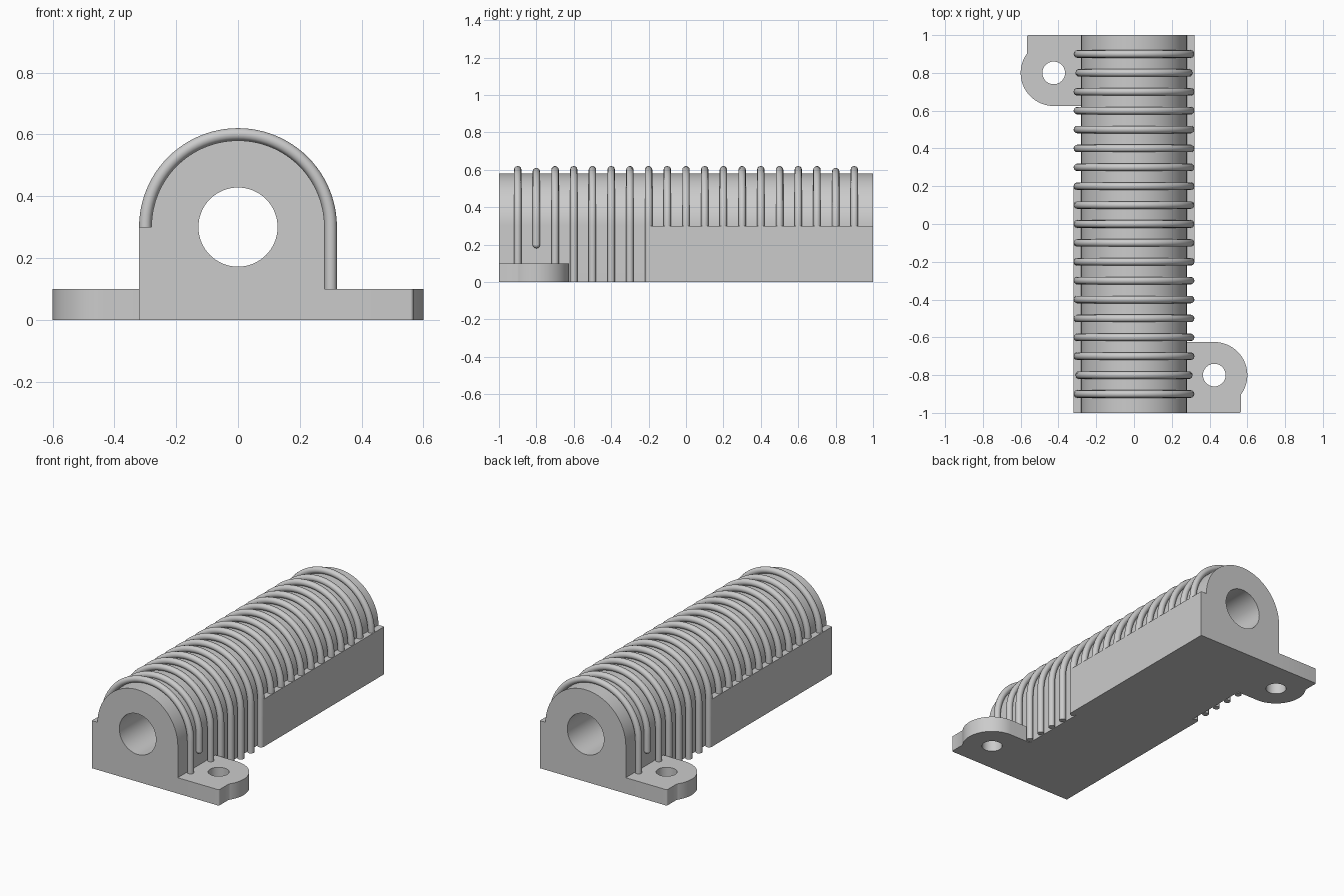
import bpy, bmesh
from math import sin, cos, pi, radians, atan2

cube = bpy.data.objects.get("Cube")
if cube:
    bpy.data.objects.remove(cube, do_unlink=True)

grey = bpy.data.materials.new("plain_grey")
grey.use_nodes = True
grey.diffuse_color = (0.6, 0.6, 0.6, 1)
grey.node_tree.nodes["Principled BSDF"].inputs["Base Color"].default_value = (0.6, 0.6, 0.6, 1)

AXIS_Z = 0.30      # height of the bore axis
BODY_R = 0.28      # arch radius and body half width
BLOCK_X = 0.32     # outer face of the side blocks
RIB_R = 0.02


def arc(cx, cy, r, start, end, n):
    steps = [start + (end - start) * i / n for i in range(n + 1)]
    return [(cx + r * cos(a), cy + r * sin(a)) for a in steps]


def circle(cx, cy, r, n=64):
    return arc(cx, cy, r, 0, 2 * pi, n)[:-1]


def finish(obj):
    """Turn a curve into a clean mesh with smooth rounds and sharp edges."""
    bpy.ops.object.select_all(action='DESELECT')
    obj.select_set(True)
    bpy.context.view_layer.objects.active = obj
    if obj.type == 'CURVE':
        bpy.ops.object.convert(target='MESH')
    obj = bpy.context.view_layer.objects.active
    bm = bmesh.new()
    bm.from_mesh(obj.data)
    bmesh.ops.remove_doubles(bm, verts=bm.verts, dist=0.0001)
    bmesh.ops.recalc_face_normals(bm, faces=bm.faces)
    bm.to_mesh(obj.data)
    bm.free()
    obj.data.materials.clear()
    obj.data.materials.append(grey)
    bpy.ops.object.shade_smooth_by_angle(angle=radians(35))
    return obj


def curve_object(name, loops, dims, cyclic):
    data = bpy.data.curves.new(name, 'CURVE')
    data.dimensions = dims
    for pts in loops:
        spline = data.splines.new('POLY')
        spline.points.add(len(pts) - 1)
        for p, co in zip(spline.points, pts):
            p.co = (*co, 0, 1) if len(co) == 2 else (*co, 1)
        spline.use_cyclic_u = cyclic
    obj = bpy.data.objects.new(name, data)
    bpy.context.collection.objects.link(obj)
    return obj


def plate(name, loops, depth, location=(0, 0, 0), rotation=(0, 0, 0)):
    """Extrude an outline, with any holes, evenly about its plane."""
    obj = curve_object(name, loops, '2D', True)
    obj.data.fill_mode = 'BOTH'
    obj.data.extrude = depth / 2
    obj.location, obj.rotation_euler = location, rotation
    return finish(obj)


def rib(name, y, radius, right_foot, left_foot):
    """Round bar bent over the arch, with a foot height for each side."""
    path = [(radius, right_foot)] + arc(0, AXIS_Z, radius, 0, pi, 48) + [(-radius, left_foot)]
    obj = curve_object(name, [[(x, y, z) for x, z in path]], '3D', False)
    obj.data.bevel_depth = RIB_R
    obj.data.bevel_resolution = 4
    obj.data.use_fill_caps = True
    return finish(obj)


# Arched body with the through bore
outline = [(-BODY_R, 0), (BODY_R, 0)] + arc(0, AXIS_Z, BODY_R, 0, pi, 64)
plate("body", [outline, circle(0, AXIS_Z, 0.128)], 2, rotation=(pi / 2, 0, 0))

# Side blocks and mounting tabs, repeated by a half turn
side = [(BODY_R, -0.2), (BLOCK_X, -0.2), (BLOCK_X, 1), (BODY_R, 1)]
hole_x, hole_y, tab_r, neck_x = 0.425, -0.8, 0.175, 0.567
neck = -atan2((tab_r ** 2 - (neck_x - hole_x) ** 2) ** 0.5, neck_x - hole_x)
tab = [(BODY_R, -1)] + arc(neck_x - 0.01, -0.99, 0.01, -pi / 2, 0, 6)
tab += arc(hole_x, hole_y, tab_r, neck, pi / 2, 40) + [(BODY_R, hole_y + tab_r)]
for turn, block_name, tab_name in ((0, "left_block", "front_tab"), (pi, "right_block", "rear_tab")):
    plate(block_name, [side], AXIS_Z, (0, 0, AXIS_Z / 2), (0, 0, turn))
    plate(tab_name, [tab, circle(hole_x, hole_y, 0.06, 40)], 0.1, (0, 0, 0.05), (0, 0, turn))


def foot(y):
    """Foot height on +x for a rib at y; -x uses the same rule at -y."""
    if y > -0.15:
        return AXIS_Z - 0.01       # sinks into the block
    if abs(y + 0.8) < 0.01:
        return 0.2                 # stops above the tab hole
    return 0.05 if y < -0.65 else 0


# Row of ribs, the two beside the tab holes being slightly lower
for i in range(-9, 10):
    y = i / 10
    short = abs(i) == 8
    rib(f"rib_{i + 10}", y, 0.29 if short else 0.30, foot(y), foot(-y))
    if short:
        # Rounded tip of the shortened rib
        bpy.ops.mesh.primitive_uv_sphere_add(
            segments=24, ring_count=12, radius=RIB_R,
            location=(0.29 if y < 0 else -0.29, y, 0.2))
        tip = bpy.context.object
        tip.name = "front_rib_tip" if y < 0 else "rear_rib_tip"
        finish(tip)
